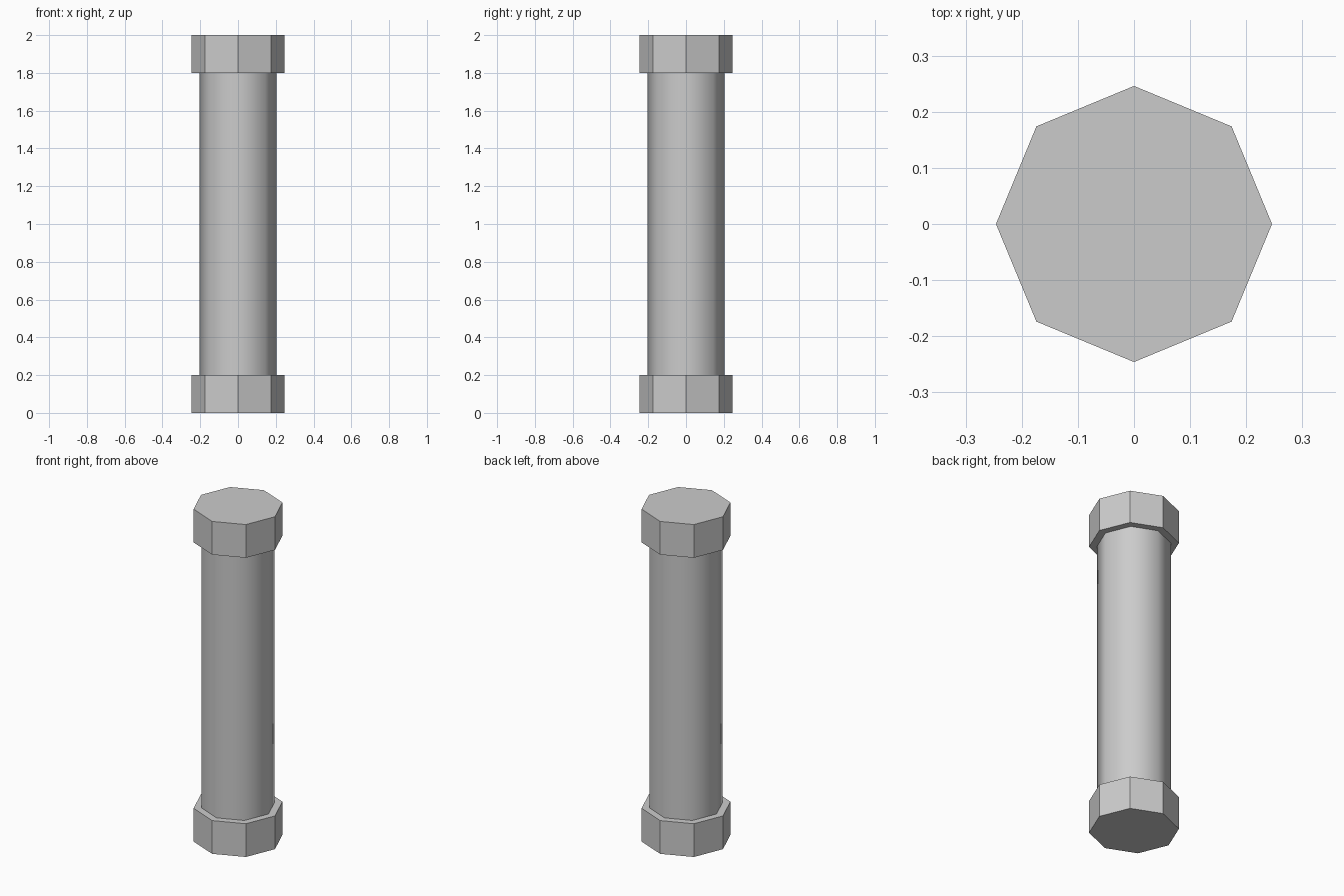
import bpy

if "Cube" in bpy.data.objects:
    bpy.data.objects.remove(bpy.data.objects["Cube"])

SIDES = 8


def prism(name, radius, z0, z1, fill='NGON', smooth=False):
    """Upright octagonal prism with corners on the x and y axes."""
    bpy.ops.mesh.primitive_cylinder_add(
        vertices=SIDES, radius=radius, depth=z1 - z0,
        end_fill_type=fill, location=(0, 0, (z0 + z1) / 2))
    obj = bpy.context.object
    obj.name = name
    if smooth:
        bpy.ops.object.shade_smooth()
    return obj


# Flat-faced end collars
for name, z0, z1 in (("bottom_collar", 0.0, 0.2), ("top_collar", 1.8, 2.0)):
    prism(name, 0.246, z0, z1)

# Smooth-shaded shaft, open where it meets the collars
prism("shaft", 0.203, 0.2, 1.8, fill='NOTHING', smooth=True)
